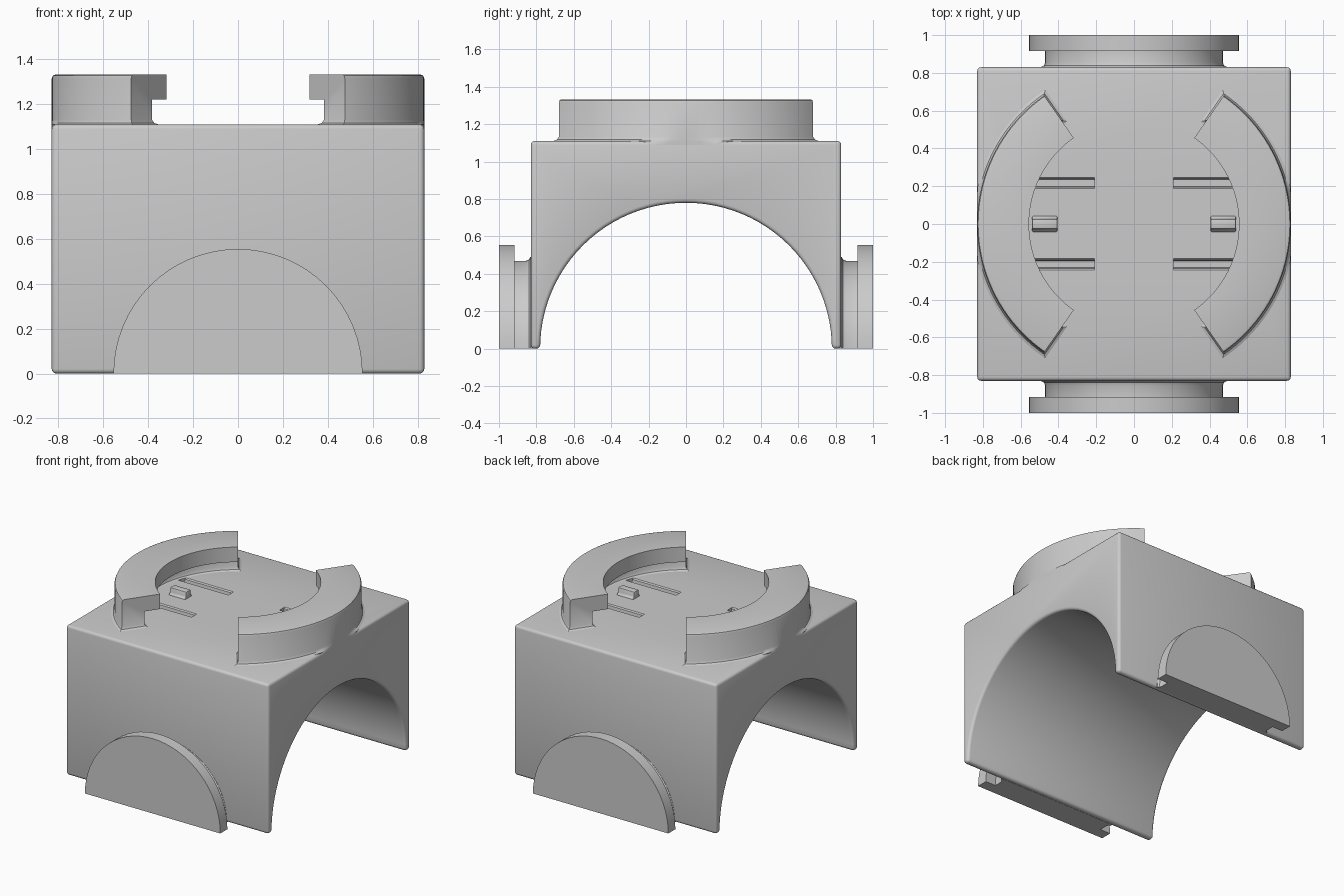
import bpy, bmesh, math
from mathutils import Vector

if "Cube" in bpy.data.objects:
    bpy.data.objects.remove(bpy.data.objects["Cube"])

GREY = bpy.data.materials.new("light grey")
GREY.diffuse_color = (0.6, 0.6, 0.6, 1)
GREY.use_nodes = True
GREY.node_tree.nodes["Principled BSDF"].inputs["Base Color"].default_value = GREY.diffuse_color

HALF, TOP = 0.83, 1.11          # body half width and deck height


def finish(name, bm):
    """Turn a bmesh into a named object."""
    bmesh.ops.remove_doubles(bm, verts=bm.verts, dist=1e-5)
    bmesh.ops.dissolve_degenerate(bm, edges=bm.edges, dist=1e-6)
    bmesh.ops.recalc_face_normals(bm, faces=bm.faces)
    me = bpy.data.meshes.new(name)
    bm.to_mesh(me)
    bm.free()
    ob = bpy.data.objects.new(name, me)
    me.materials.append(GREY)
    bpy.context.collection.objects.link(ob)
    return ob


def activate(ob):
    bpy.ops.object.select_all(action='DESELECT')
    ob.select_set(True)
    bpy.context.view_layer.objects.active = ob


def smooth(ob):
    activate(ob)
    bpy.ops.object.shade_smooth_by_angle(angle=math.radians(35))


def apply_all(ob):
    activate(ob)
    for m in list(ob.modifiers):
        bpy.ops.object.modifier_apply(modifier=m.name)


def bevel(ob, width, segments=3):
    m = ob.modifiers.new("bevel", 'BEVEL')
    m.width, m.segments = width, segments
    m.limit_method, m.angle_limit = 'ANGLE', math.radians(40)


def prism(name, outline, x0, x1):
    """Extrude a (y, z) outline along x."""
    bm = bmesh.new()
    f = bm.faces.new([bm.verts.new((x0, y, z)) for y, z in outline])
    ext = bmesh.ops.extrude_face_region(bm, geom=[f])["geom"]
    bmesh.ops.translate(bm, vec=(x1 - x0, 0, 0),
                        verts=[v for v in ext if isinstance(v, bmesh.types.BMVert)])
    return finish(name, bm)


def sweep(name, profile, place, steps, cap_rungs=0):
    """Sweep (radius, height, start, end) points round an arc and cap both ends.
    The first cap_rungs points pair with the last ones as flared cap strips."""
    bm = bmesh.new()
    rows = [[bm.verts.new(place(r, h, a + (b - a) * i / steps))
             for i in range(steps + 1)] for r, h, a, b in profile]
    n = len(rows)
    for j in range(n):
        p, q = rows[j], rows[(j + 1) % n]
        for i in range(steps):
            bm.faces.new((p[i], p[i + 1], q[i + 1], q[i]))
    for end in (0, steps):
        for k in range(cap_rungs):
            bm.faces.new([rows[j][end] for j in (k, k + 1, n - 2 - k, n - 1 - k)])
        bm.faces.new([rows[j][end] for j in range(cap_rungs, n - cap_rungs)])
    return finish(name, bm)


# Block with a half-round tunnel running along x
SEG = 48
arch = [(0.78 * math.cos(math.pi * i / SEG), 0.78 * math.sin(math.pi * i / SEG))
        for i in range(SEG + 1)]
body = prism("tunnel_block",
             arch + [(-HALF, 0), (-HALF, TOP), (HALF, TOP), (HALF, 0)], -HALF, HALF)
bevel(body, 0.02)
apply_all(body)

# Shallow slots with flared rims cut in the deck
for side in (-1, 1):
    for y in (-0.213, 0.217):
        slot = [(-0.032, TOP + 0.01), (-0.030, TOP), (-0.022, TOP - 0.008),
                (-0.018, TOP - 0.035), (0.018, TOP - 0.035),
                (0.022, TOP - 0.008), (0.030, TOP), (0.032, TOP + 0.01)]
        xs = sorted((side * 0.21, side * 0.64))
        cutter = prism("slot_cutter", [(y + dy, z) for dy, z in slot], *xs)
        cutter.hide_render = True
        m = body.modifiers.new("slot", 'BOOLEAN')
        m.operation, m.solver, m.object = 'DIFFERENCE', 'EXACT', cutter
        apply_all(body)
        bpy.data.objects.remove(cutter)
smooth(body)


# Curved rails with an inward lip and a filleted foot
OUT, WALL, LIP, Z1 = 0.83, 0.67, 0.556, 1.333
SPAN = math.radians(55)
foot = [(0.022, 1.085), (0.022, TOP), (0.008, TOP + 0.007), (0.0, TOP + 0.022)]


def flared(r, sign, d, z):
    a = SPAN + d / r
    return (r + sign * d, z, -a, a)


def plain(r, z):
    return (r, z, -SPAN, SPAN)


rail_profile = ([flared(OUT, 1, d, z) for d, z in foot]
                + [plain(OUT, Z1 - 0.018), plain(OUT - 0.005, Z1 - 0.005),
                   plain(OUT - 0.018, Z1), plain(LIP, Z1), plain(LIP, 1.222),
                   plain(WALL, 1.222)]
                + [flared(WALL, -1, d, z) for d, z in reversed(foot)])
for side, label in ((-1, "left"), (1, "right")):
    def rail_point(r, h, a, s=side):
        return Vector((s * min(r * math.cos(a), HALF), r * math.sin(a), h))
    smooth(sweep(label + "_rail", rail_profile, rail_point, 40, cap_rungs=3))

    # Small snap bump inside each rail
    bump = prism(label + "_snap_bump",
                 [(-0.042, TOP - 0.02), (-0.042, TOP + 0.004), (-0.03, TOP + 0.012),
                  (-0.026, TOP + 0.05), (0.026, TOP + 0.05), (0.03, TOP + 0.012),
                  (0.042, TOP + 0.004), (0.042, TOP - 0.02)],
                 *sorted((side * 0.405, side * 0.54)))
    bevel(bump, 0.008, 2)
    apply_all(bump)
    smooth(bump)

# Half-round flanges on filleted necks, front and back
flange_profile = [(r, h, 0, math.pi) for r, h in (
    (0, 0.815), (0.49, 0.815), (0.49, 0.832), (0.476, 0.84), (0.47, 0.855),
    (0.47, 0.917), (0.555, 0.917), (0.555, 1.0), (0, 1.0))]
for side, label in ((-1, "front"), (1, "back")):
    def flange_point(r, h, a, s=side):
        return Vector((r * math.cos(a), s * h, r * math.sin(a)))
    smooth(sweep(label + "_flange", flange_profile, flange_point, 32))
